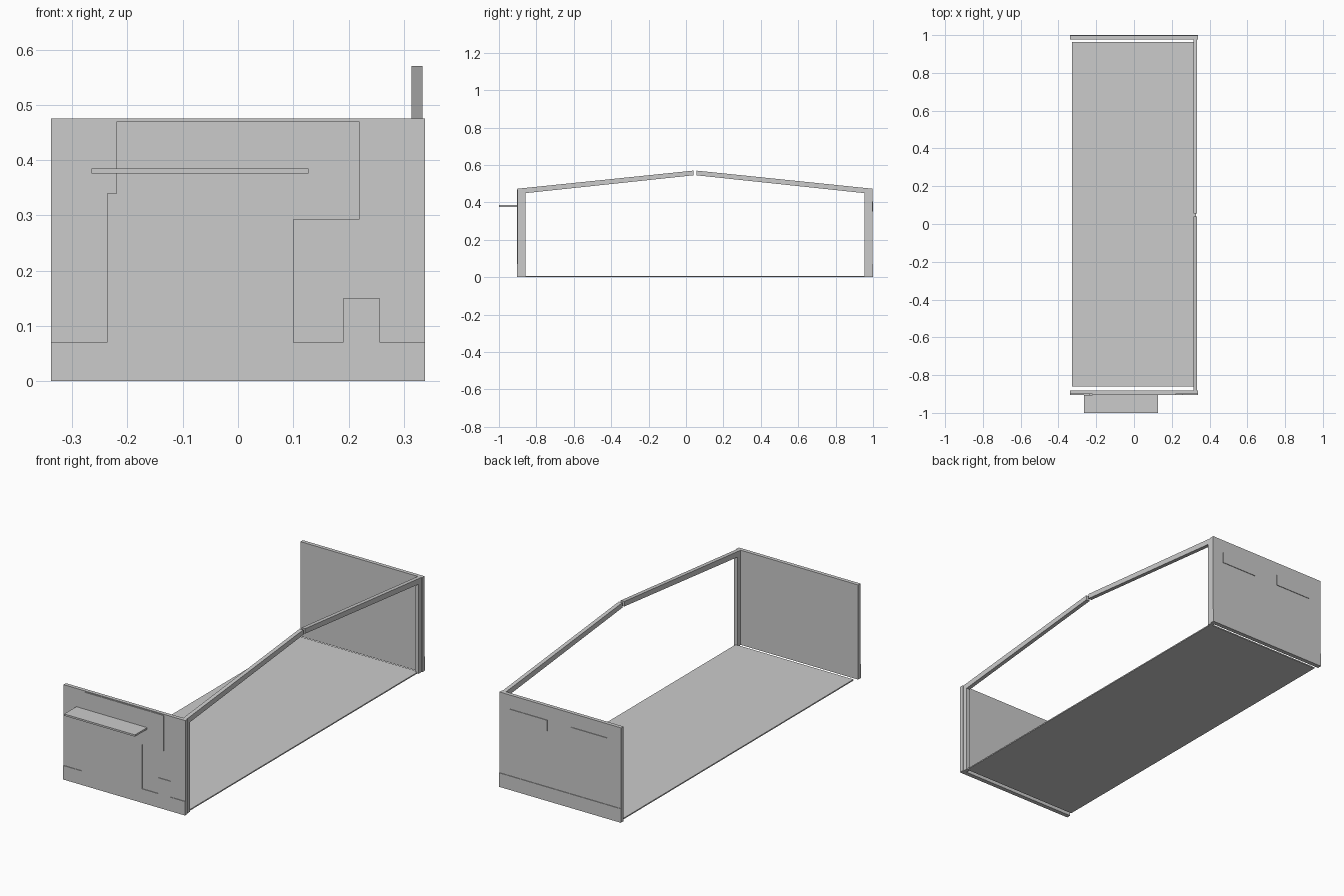
import bpy, bmesh

if "Cube" in bpy.data.objects:
    bpy.data.objects.remove(bpy.data.objects["Cube"])

grey = bpy.data.materials.new("concrete grey")
grey.diffuse_color = (0.6, 0.6, 0.6, 1)
grey.use_nodes = True
grey.node_tree.nodes["Principled BSDF"].inputs["Base Color"].default_value = grey.diffuse_color


def prism(name, pts, axis, lo, hi):
    """Extrude a 2D outline along x (points are y,z) or y (points are x,z)."""
    place = (lambda p, d: (d, p[0], p[1])) if axis == "x" else (lambda p, d: (p[0], d, p[1]))
    bm = bmesh.new()
    face = bm.faces.new([bm.verts.new(place(p, lo)) for p in pts])
    new = bmesh.ops.extrude_face_region(bm, geom=[face])["geom"]
    for v in new:
        if isinstance(v, bmesh.types.BMVert):
            v.co["xyz".index(axis)] = hi
    bmesh.ops.recalc_face_normals(bm, faces=bm.faces)
    mesh = bpy.data.meshes.new(name)
    bm.to_mesh(mesh)
    bm.free()
    mesh.materials.append(grey)
    ob = bpy.data.objects.new(name, mesh)
    bpy.context.collection.objects.link(ob)
    return ob


def box(name, x, y, z):
    return prism(name, [(x[0], z[0]), (x[1], z[0]), (x[1], z[1]), (x[0], z[1])], "y", *y)


W, H, MID = 0.338, 0.475, 0.048      # half width, eave height, ridge position in y
HALF = 0.952                         # half length of the building
STEP = 0.003                         # relief of the facade plates

# Floor slab
box("floor", (-0.327, 0.327), (-0.861, 0.964), (0, 0.006))

for name, s in (("front", -1), ("back", 1)):
    out = lambda d: MID + s * (HALF - d)   # distance inwards from the facade
    # End wall with raised plinth
    box(name + "_wall", (-W, W), (out(STEP), out(0.022)), (0, H))
    # Side frame: column and sloping rafter
    box(name + "_column", (0.314, 0.334), (out(0.022), out(0.046)), (0, 0.455))
    prism(name + "_rafter",
          [(out(0.022), 0.447), (out(0.022), H), (MID + s * 0.007, 0.57), (MID + s * 0.007, 0.545)],
          "x", 0.314, 0.334)

# Front facade relief: plinth, stepped centre panel and door in one outline
prism("front_facade_panel",
      [(-W, 0), (W, 0), (W, 0.07), (0.257, 0.07), (0.257, 0.15), (0.19, 0.15),
       (0.19, 0.07), (0.1, 0.07), (0.1, 0.293), (0.22, 0.293), (0.22, 0.47),
       (-0.22, 0.47), (-0.22, 0.34), (-0.237, 0.34), (-0.237, 0.07), (-W, 0.07)],
      "y", -0.904, -0.904 + STEP)

# Entrance canopy
box("canopy", (-0.265, 0.128), (-1, -0.904), (0.376, 0.385))

# Back plinth and windows
box("back_plinth", (-W, W), (1 - STEP, 1), (0, 0.07))
for i, x in enumerate(((0.072, 0.277), (-0.266, -0.06))):
    box(f"back_window_{i + 1}", x, (1 - STEP, 1), (0.35, 0.405))
